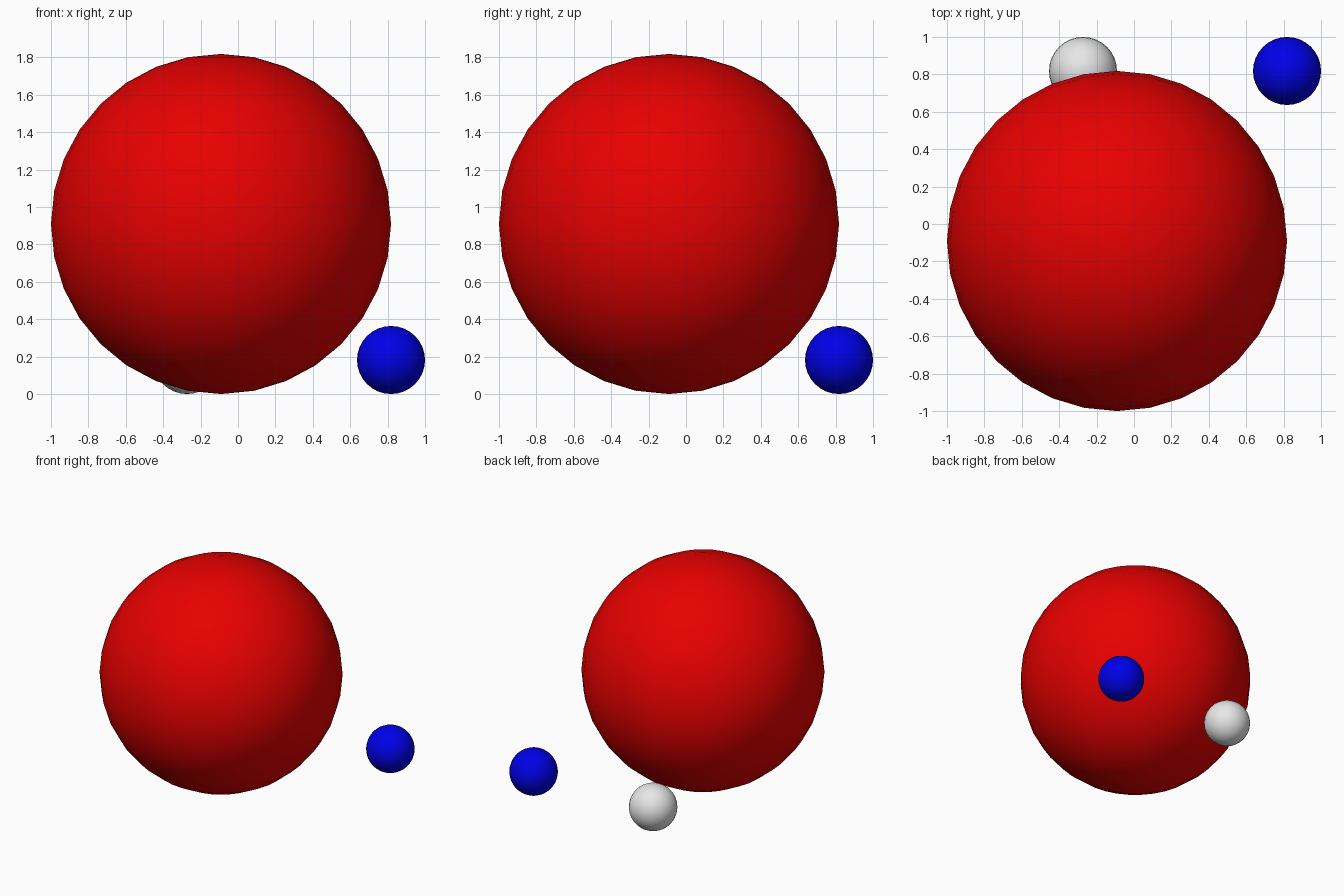
import bpy

if "Cube" in bpy.data.objects:
    bpy.data.objects.remove(bpy.data.objects["Cube"])

U = 2 / 11  # radius of a small ball; the large ball is five times this


def material(name, rgb):
    m = bpy.data.materials.new(name)
    m.diffuse_color = (*rgb, 1)
    m.use_nodes = True
    m.node_tree.nodes["Principled BSDF"].inputs["Base Color"].default_value = m.diffuse_color
    return m


def ball(name, radius, centre, mat):
    bpy.ops.mesh.primitive_uv_sphere_add(segments=32, ring_count=16,
                                         radius=radius, location=centre)
    ob = bpy.context.object
    ob.name = name
    ob.data.materials.append(mat)
    bpy.ops.object.shade_smooth()
    return ob


# Large red ball
ball("large_ball", 5 * U, (-U / 2, -U / 2, 5 * U), material("red", (0.8, 0.0, 0.0)))

# Two small balls behind it
ball("small_blue_ball", U, (4.5 * U, 4.5 * U, U), material("blue", (0.0, 0.0, 0.8)))
ball("small_grey_ball", U, (-1.5 * U, 4.5 * U, U), material("light grey", (0.8, 0.8, 0.8)))
